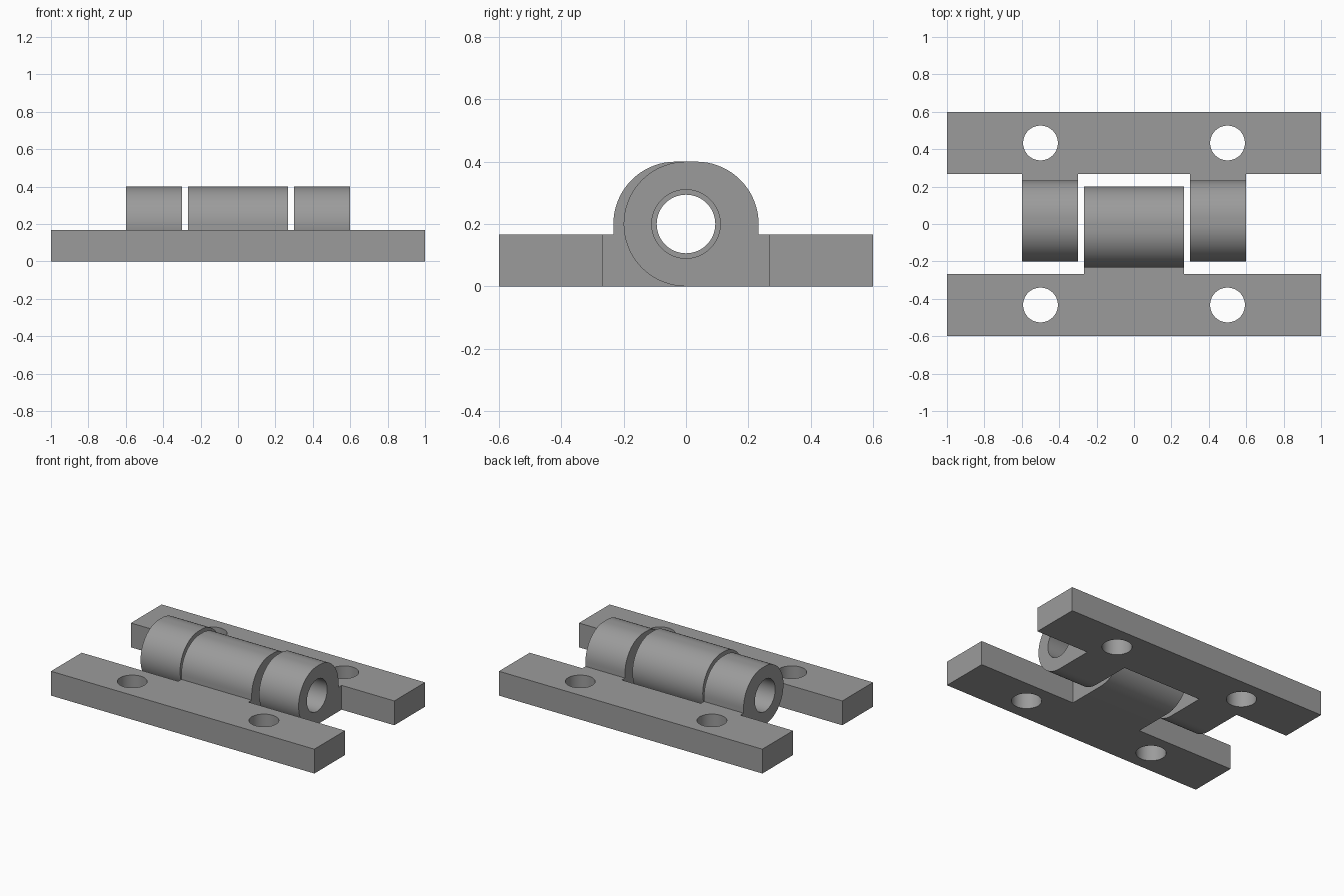
import bpy, bmesh, math
from mathutils import Matrix

if "Cube" in bpy.data.objects:
    bpy.data.objects.remove(bpy.data.objects["Cube"])

R = 0.2          # knuckle radius and pin height
T = 0.167        # plate thickness
INNER = 0.267    # inner edge of each plate

metal = bpy.data.materials.new("grey metal")
metal.diffuse_color = (0.33, 0.33, 0.33, 1)
metal.use_nodes = True
metal.node_tree.nodes["Principled BSDF"].inputs["Base Color"].default_value = metal.diffuse_color


def make_object(name, bm):
    bmesh.ops.recalc_face_normals(bm, faces=bm.faces[:])
    mesh = bpy.data.meshes.new(name)
    bm.to_mesh(mesh)
    bm.free()
    mesh.materials.append(metal)
    obj = bpy.data.objects.new(name, mesh)
    bpy.context.collection.objects.link(obj)
    return obj


def box(name, x0, x1, y0, y1, z0, z1):
    bm = bmesh.new()
    bmesh.ops.create_cube(bm, size=1)
    for v in bm.verts:
        v.co.x = x1 if v.co.x > 0 else x0
        v.co.y = y1 if v.co.y > 0 else y0
        v.co.z = z1 if v.co.z > 0 else z0
    return make_object(name, bm)


def cylinder(name, radius, depth, matrix):
    bm = bmesh.new()
    bmesh.ops.create_cone(bm, cap_ends=True, segments=64, radius1=radius,
                          radius2=radius, depth=depth, matrix=matrix)
    obj = make_object(name, bm)
    obj.hide_render = True
    return obj


def combine(obj, other, operation):
    mod = obj.modifiers.new(operation.lower(), 'BOOLEAN')
    mod.operation = operation
    mod.solver = 'EXACT'
    mod.object = other
    bpy.context.view_layer.objects.active = obj
    bpy.ops.object.modifier_apply(modifier=mod.name)
    bpy.data.objects.remove(other)


def arc(cy, a0, a1, n):
    angles = [math.radians(a0 + (a1 - a0) * i / n) for i in range(n + 1)]
    return [(cy + R * math.cos(a), R + R * math.sin(a)) for a in angles]


# knuckle section: round barrel with a flat crown, a heel and a tab to the plate
SECTION = ([(0.3, 0)] + arc(0, 270, 90, 36) + arc(0.033, 90, 0, 18)
           + [(0.233, T), (0.3, T)])


def knuckle(x0, x1, side):
    bm = bmesh.new()
    face = bm.faces.new([bm.verts.new((x0, side * y, z)) for y, z in SECTION])
    ext = bmesh.ops.extrude_face_region(bm, geom=[face])
    moved = [g for g in ext["geom"] if isinstance(g, bmesh.types.BMVert)]
    bmesh.ops.translate(bm, verts=moved, vec=(x1 - x0, 0, 0))
    return make_object("knuckle", bm)


def leaf(name, side, spans, bore):
    # flat plate
    y0, y1 = sorted((side * INNER, side * 0.6))
    obj = box(name, -1, 1, y0, y1, 0, T)
    # knuckles
    for x0, x1 in spans:
        combine(obj, knuckle(x0, x1, side), 'UNION')
    # pin bore
    along_x = Matrix.Translation((0, 0, R)) @ Matrix.Rotation(math.pi / 2, 4, 'Y')
    combine(obj, cylinder("bore_cutter", bore, 2, along_x), 'DIFFERENCE')
    # screw holes
    for x in (-0.5, 0.5):
        place = Matrix.Translation((x, side * 0.433, T / 2))
        combine(obj, cylinder("screw_cutter", 0.093, 1, place), 'DIFFERENCE')
    bpy.ops.object.select_all(action='DESELECT')
    obj.select_set(True)
    bpy.context.view_layer.objects.active = obj
    bpy.ops.object.shade_smooth_by_angle(angle=math.radians(30))


leaf("back_leaf", 1, [(-0.6, -0.3), (0.3, 0.6)], 0.11)
leaf("front_leaf", -1, [(-INNER, INNER)], 0.094)
